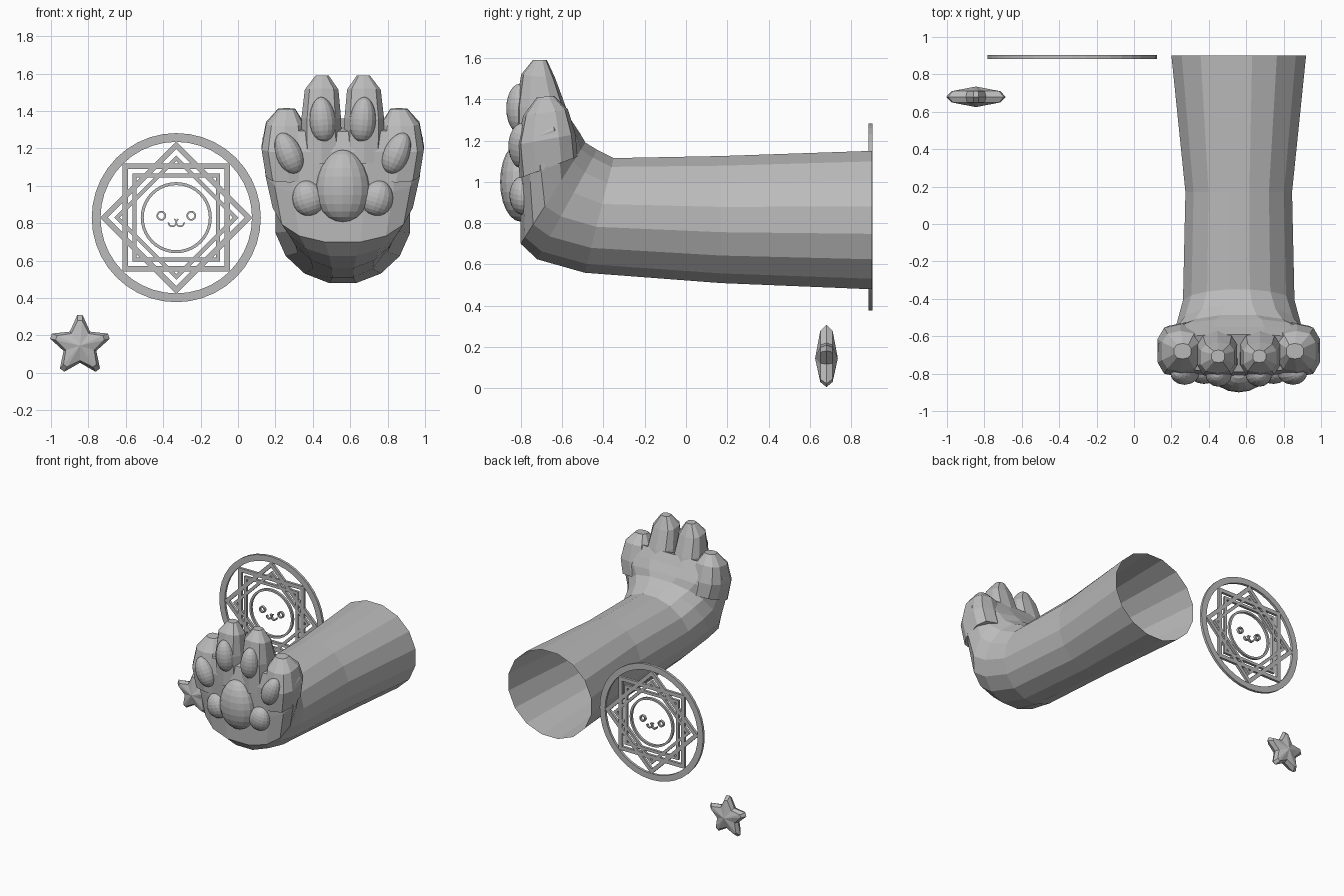
import bpy, bmesh, math
from mathutils import Vector, Matrix

if "Cube" in bpy.data.objects:
    bpy.data.objects.remove(bpy.data.objects["Cube"], do_unlink=True)

grey = bpy.data.materials.new("soft grey")
grey.use_nodes = True
grey.diffuse_color = (0.5, 0.5, 0.5, 1)
grey.node_tree.nodes["Principled BSDF"].inputs["Base Color"].default_value = (0.5, 0.5, 0.5, 1)

AXIS = 0.56                         # x of the arm's centre line
CIRCLE = Vector((-0.33, 0.893, 0.83))


def finish(name, bm):
    bmesh.ops.recalc_face_normals(bm, faces=bm.faces)
    mesh = bpy.data.meshes.new(name)
    bm.to_mesh(mesh)
    bm.free()
    mesh.materials.append(grey)
    obj = bpy.data.objects.new(name, mesh)
    bpy.context.collection.objects.link(obj)
    return obj


def bridge(bm, a, b):
    n = len(a)
    for i in range(n):
        bm.faces.new((a[i], a[(i + 1) % n], b[(i + 1) % n], b[i]))


def loft(name, rings, sides, cap_start=False):
    """Each ring: centre x, half width, back (y, z), front (y, z), roundness."""
    bm = bmesh.new()
    loops = []
    for cx, hw, back, front, power in rings:
        b, f = Vector((0, *back)), Vector((0, *front))
        mid, half = (b + f) / 2, (b - f) / 2
        loop = []
        for i in range(sides):
            a = 2 * math.pi * (i + 0.5) / sides
            c, s = math.cos(a), math.sin(a)
            u = math.copysign(abs(c) ** power, c) / math.cos(math.pi / sides) ** power
            v = math.copysign(abs(s) ** power, s) / math.cos(math.pi / sides) ** power
            loop.append(bm.verts.new(mid + half * v + Vector((cx + hw * u, 0, 0))))
        loops.append(loop)
    for a, b in zip(loops, loops[1:]):
        bridge(bm, a, b)
    bm.faces.new(loops[-1])
    if cap_start:
        bm.faces.new(loops[0])
    return finish(name, bm)


def pad(name, centre, radii, tilt=0):
    bm = bmesh.new()
    bmesh.ops.create_uvsphere(bm, u_segments=16, v_segments=12, radius=1)
    # Egg shape: narrower towards the top
    for v in bm.verts:
        v.co.x *= 1 - 0.1 * v.co.z
    bm.transform(Matrix.Translation(centre) @ Matrix.Rotation(tilt, 4, "Y")
                 @ Matrix.Diagonal((*radii, 1)))
    return finish(name, bm)


# Arm, open at the far end, bending up into the palm
loft("arm_and_palm", [
    (AXIS, 0.36, (0.9, 1.15), (0.9, 0.48), 1),
    (AXIS, 0.285, (0.17, 1.125), (0.17, 0.51), 1),
    (AXIS, 0.298, (-0.35, 1.115), (-0.49, 0.56), 1),
    (AXIS, 0.335, (-0.43, 1.155), (-0.72, 0.625), 0.95),
    (AXIS, 0.375, (-0.487, 1.19), (-0.80, 0.70), 0.85),
    (AXIS, 0.412, (-0.51, 1.23), (-0.805, 0.95), 0.75),
    (AXIS, 0.430, (-0.55, 1.29), (-0.81, 1.18), 0.7),
    (AXIS, 0.395, (-0.59, 1.36), (-0.79, 1.29), 0.7),
], 16)

# Toes and pads, mirrored about the arm's centre line
for side, label in ((-1, "right"), (1, "left")):
    def at(d):
        return AXIS + side * d
    loft("inner_toe_" + label, [
        (at(0.112), 0.108, (-0.54, 1.20), (-0.815, 1.12), 0.7),
        (at(0.115), 0.106, (-0.585, 1.36), (-0.82, 1.36), 0.7),
        (at(0.113), 0.090, (-0.635, 1.50), (-0.795, 1.52), 0.7),
        (at(0.110), 0.035, (-0.675, 1.59), (-0.74, 1.59), 0.8),
    ], 10, True)
    loft("outer_toe_" + label, [
        (at(0.285), 0.125, (-0.53, 1.12), (-0.80, 1.02), 0.7),
        (at(0.312), 0.122, (-0.54, 1.23), (-0.815, 1.18), 0.7),
        (at(0.310), 0.100, (-0.575, 1.35), (-0.785, 1.32), 0.7),
        (at(0.300), 0.045, (-0.64, 1.415), (-0.72, 1.41), 0.8),
    ], 10, True)
    pad("inner_toe_pad_" + label, (at(0.108), -0.805, 1.355), (0.07, 0.065, 0.12), side * 0.08)
    pad("outer_toe_pad_" + label, (at(0.29), -0.795, 1.175), (0.07, 0.065, 0.115), side * 0.4)
    pad("side_pad_" + label, (at(0.185), -0.79, 0.935), (0.085, 0.065, 0.095), side * 0.3)
pad("palm_pad", (AXIS, -0.80, 1.0), (0.143, 0.1, 0.193))


# Flat emblem: rings and square frames of the same thickness
def frame(name, outer, inner, sides, turn=0, dx=0, dz=0, thick=0.02):
    bm = bmesh.new()
    loops = []
    for r, y in ((outer, -1), (outer, 1), (inner, 1), (inner, -1)):
        angles = [turn + 2 * math.pi * i / sides for i in range(sides)]
        loops.append([bm.verts.new(CIRCLE + Vector((dx + r * math.cos(a), y * thick / 2,
                                                    dz + r * math.sin(a)))) for a in angles])
    for i in range(4):
        bridge(bm, loops[i], loops[(i + 1) % 4])
    return finish(name, bm)


frame("outer_ring", 0.452, 0.405, 40)
frame("inner_ring", 0.19, 0.174, 40)
for label, turn in (("square", math.pi / 4), ("diamond", 0)):
    frame("large_" + label, 0.408, 0.366, 4, turn)
    frame("small_" + label, 0.332, 0.302, 4, turn)
for label, dx in (("right", -0.08), ("left", 0.08)):
    frame("eye_ring_" + label, 0.026, 0.017, 16, 0, dx, 0.01)

# Mouth: two joined cups swept as a flat band
bm = bmesh.new()
for sx in (-1, 1):
    previous = None
    for i in range(11):
        a = math.radians(120 + 240 * i / 10) if sx > 0 else math.radians(60 - 240 * i / 10)
        corners = [bm.verts.new(CIRCLE + Vector((sx * 0.021 + r * math.cos(a), y,
                                                -0.026 + r * math.sin(a))))
                   for r, y in ((0.025, -0.01), (0.025, 0.01), (0.017, 0.01), (0.017, -0.01))]
        if previous:
            bridge(bm, previous, corners)
        else:
            bm.faces.new(corners)
        previous = corners
    bm.faces.new(previous)
finish("mouth", bm)

# Puffy star with blunt tips
bm = bmesh.new()
centre = Vector((-0.845, 0.68, 0.146))


def star_loop(scale, y, valley):
    loop = []
    for k in range(5):
        base = math.pi / 2 + k * 2 * math.pi / 5
        for turn, r in ((-0.09, 0.163), (0.09, 0.163), (math.pi / 5, valley)):
            a = base + turn
            loop.append(bm.verts.new(centre + Vector((scale * r * math.cos(a), y,
                                                      scale * r * math.sin(a)))))
    return loop


rim = star_loop(1, 0, 0.092)
for sign in (-1, 1):
    shoulder = star_loop(0.82, sign * 0.03, 0.097)
    bridge(bm, rim, shoulder)
    tip = bm.verts.new(centre + Vector((0, sign * 0.055, 0)))
    for i in range(15):
        bm.faces.new((shoulder[i], shoulder[(i + 1) % 15], tip))
finish("star", bm)
